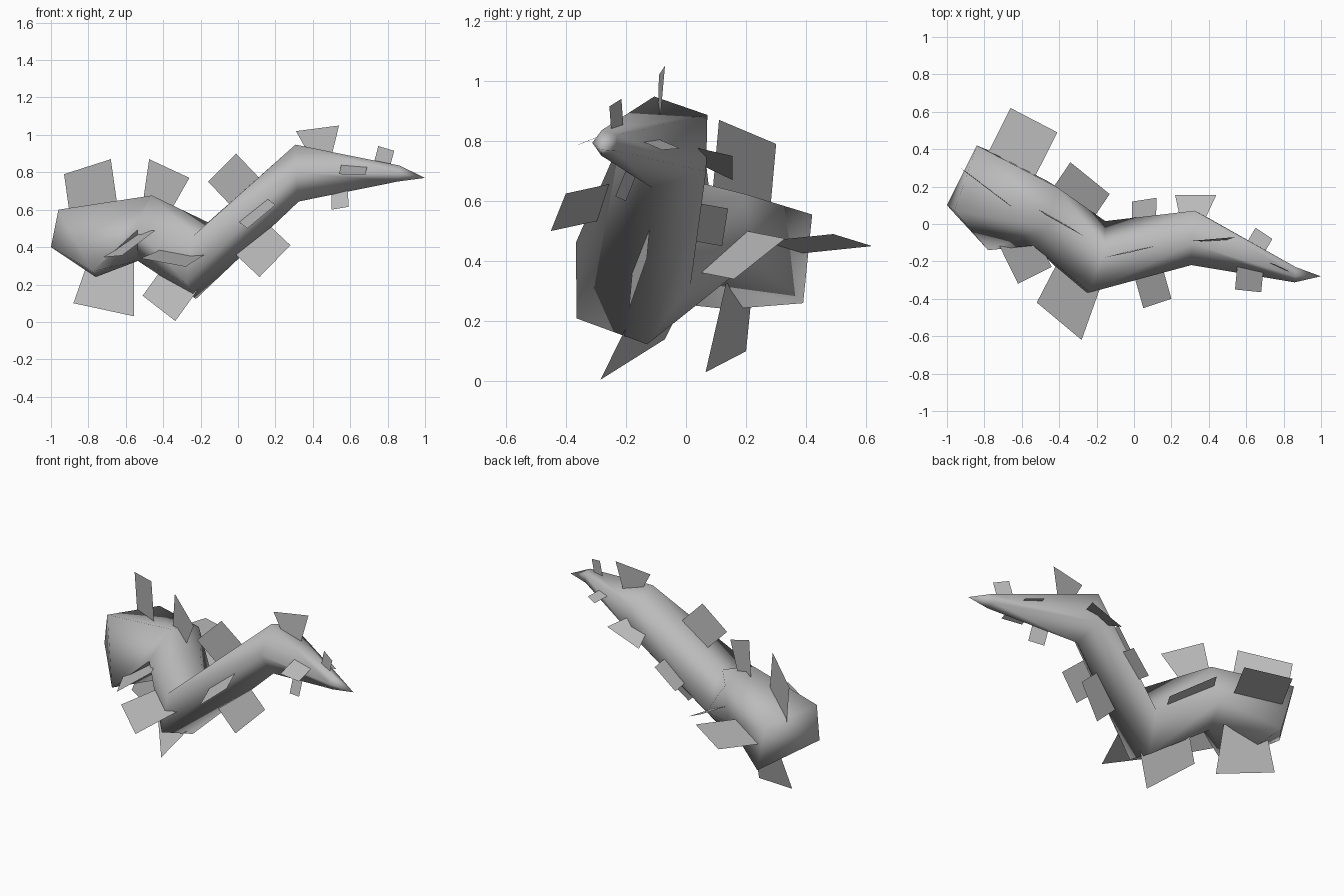
import bpy
import bmesh
import math
from mathutils import Vector
from mathutils.geometry import intersect_point_line

SIDES = 5

cube = bpy.data.objects.get("Cube")
if cube:
    bpy.data.objects.remove(cube, do_unlink=True)

grey = bpy.data.materials.new("mid grey")
grey.use_nodes = True
colour = (0.5, 0.5, 0.5, 1)
grey.diffuse_color = colour
grey.node_tree.nodes["Principled BSDF"].inputs["Base Color"].default_value = colour


def add_object(name, bm):
    mesh = bpy.data.meshes.new(name)
    bm.to_mesh(mesh)
    bm.free()
    mesh.materials.append(grey)
    obj = bpy.data.objects.new(name, mesh)
    bpy.context.collection.objects.link(obj)
    return obj


# Stem: slanted tail rim, then sections by centre, facing, radius and roll
tail_end, head_end = Vector((-1, .1, .4)), Vector((1, -.28, .77))
tail_rim = [(-.84, .42, .555), (-.96, .07, .6), (-.78, -.14, .27),
            (-.76, .14, .24), (-.77, .39, .26)]
sections = [
    ((-.48, .065, .505), (.93, -.28, -.24), .19, 40),
    ((-.21, -.195, .33), (.95, -.26, -.15), .218, 70),
    ((.32, -.06, .795), (1, -.08, .06), .16, 35),
    ((.86, -.267, .793), (.98, -.05, -.1), .045, 35),
]
tail_centre = sum((Vector(p) for p in tail_rim), Vector()) / SIDES
axis = [tail_centre] + [Vector(s[0]) for s in sections] + [head_end]


def add_ring(bm, centre, facing, radius, roll):
    facing = Vector(facing).normalized()
    side = Vector((0, 0, 1)).cross(facing).normalized()
    up = facing.cross(side)
    ring = []
    for i in range(SIDES):
        angle = math.radians(roll) + math.tau * i / SIDES
        offset = side * math.cos(angle) + up * math.sin(angle)
        ring.append(bm.verts.new(Vector(centre) + offset * radius))
    return ring


# Bent, tapering five-sided stem with a blunt tail and a pointed tip
bm = bmesh.new()
rings = [[bm.verts.new(p) for p in tail_rim]]
rings += [add_ring(bm, *section) for section in sections]
tail, head = bm.verts.new(tail_end), bm.verts.new(head_end)
for i in range(SIDES):
    j = (i + 1) % SIDES
    for a, b, start, end in zip(rings, rings[1:], axis, axis[1:]):
        # Split each twisted side along its outward diagonal
        rising = (a[i].co + b[j].co - start - end).length
        falling = (a[j].co + b[i].co - start - end).length
        if rising > falling:
            bm.faces.new((a[i], a[j], b[j]))
            bm.faces.new((a[i], b[j], b[i]))
        else:
            bm.faces.new((a[i], a[j], b[i]))
            bm.faces.new((a[j], b[j], b[i]))
    bm.faces.new((rings[0][j], rings[0][i], tail))
    bm.faces.new((rings[-1][i], rings[-1][j], head))
bmesh.ops.recalc_face_normals(bm, faces=bm.faces)
stem = add_object("stem", bm)
bpy.ops.object.select_all(action='DESELECT')
stem.select_set(True)
bpy.context.view_layer.objects.active = stem
bpy.ops.object.shade_smooth_by_angle(angle=math.radians(85))


def foot_on_axis(point):
    """Nearest point on the centre line of the stem."""
    feet = []
    for a, b in zip(axis, axis[1:]):
        foot, t = intersect_point_line(point, a, b)
        feet.append(a.lerp(b, min(max(t, 0), 1)))
    return min(feet, key=lambda f: (f - point).length)


def add_leaf(name, start, end, root=None, taper=1):
    """Flat blade from its outer edge to a root, by default square to the stem."""
    start, end = Vector(start), Vector(end)
    middle, edge = (start + end) / 2, end - start
    if root:
        inner = Vector(root)
    else:
        inward = foot_on_axis(middle) - middle
        inner = middle + (inward - inward.project(edge)) * .75
    half = edge * taper / 2
    bm = bmesh.new()
    corners = (start, end, inner + half, inner - half)
    bm.faces.new([bm.verts.new(c) for c in corners])
    add_object(name, bm)


# Leaves in whorls from the tail to the tip, given by their outer edges
add_leaf("tail_upper_leaf", (-.93, .3, .79), (-.68, .11, .87), (-.75, .17, .44))
add_leaf("tail_back_leaf", (-.66, .62, .45), (-.41, .49, .49))
add_leaf("tail_lower_leaf", (-.88, .2, .1), (-.555, .065, .03), (-.67, .18, .35), .7)
add_leaf("tail_front_leaf", (-.62, -.32, .355), (-.44, -.23, .49), (-.67, .01, .41))

add_leaf("bend_upper_leaf", (-.475, .05, .87), (-.26, -.07, .77), taper=.6)
add_leaf("bend_back_leaf", (-.34, .33, .475), (-.13, .16, .34))
add_leaf("bend_lower_leaf", (-.51, -.07, .14), (-.335, -.285, .005), (-.28, -.08, .27))
add_leaf("bend_front_leaf", (-.52, -.42, .34), (-.28, -.62, .295), (-.27, -.22, .385), .85)

add_leaf("middle_upper_leaf", (-.16, -.18, .75), (-.01, -.15, .9))
add_leaf("middle_back_leaf", (-.01, .12, .45), (.12, .14, .575))
add_leaf("middle_lower_leaf", (.115, -.19, .24), (.28, -.13, .41))
add_leaf("middle_front_leaf", (.05, -.45, .5), (.2, -.4, .625), (.05, -.16, .62))

add_leaf("neck_upper_leaf", (.31, -.09, 1.02), (.54, -.07, 1.05), taper=.4)
add_leaf("neck_back_leaf", (.22, .155, .67), (.44, .155, .75), taper=.5)
add_leaf("neck_lower_leaf", (.5, -.2, .6), (.59, -.235, .615))
add_leaf("neck_front_leaf", (.54, -.35, .79), (.68, -.365, .785), (.625, -.2, .85))

add_leaf("tip_upper_leaf", (.75, -.215, .94), (.835, -.255, .915))
add_leaf("tip_back_leaf", (.65, -.02, .775), (.74, -.08, .77), (.63, -.16, .82))
